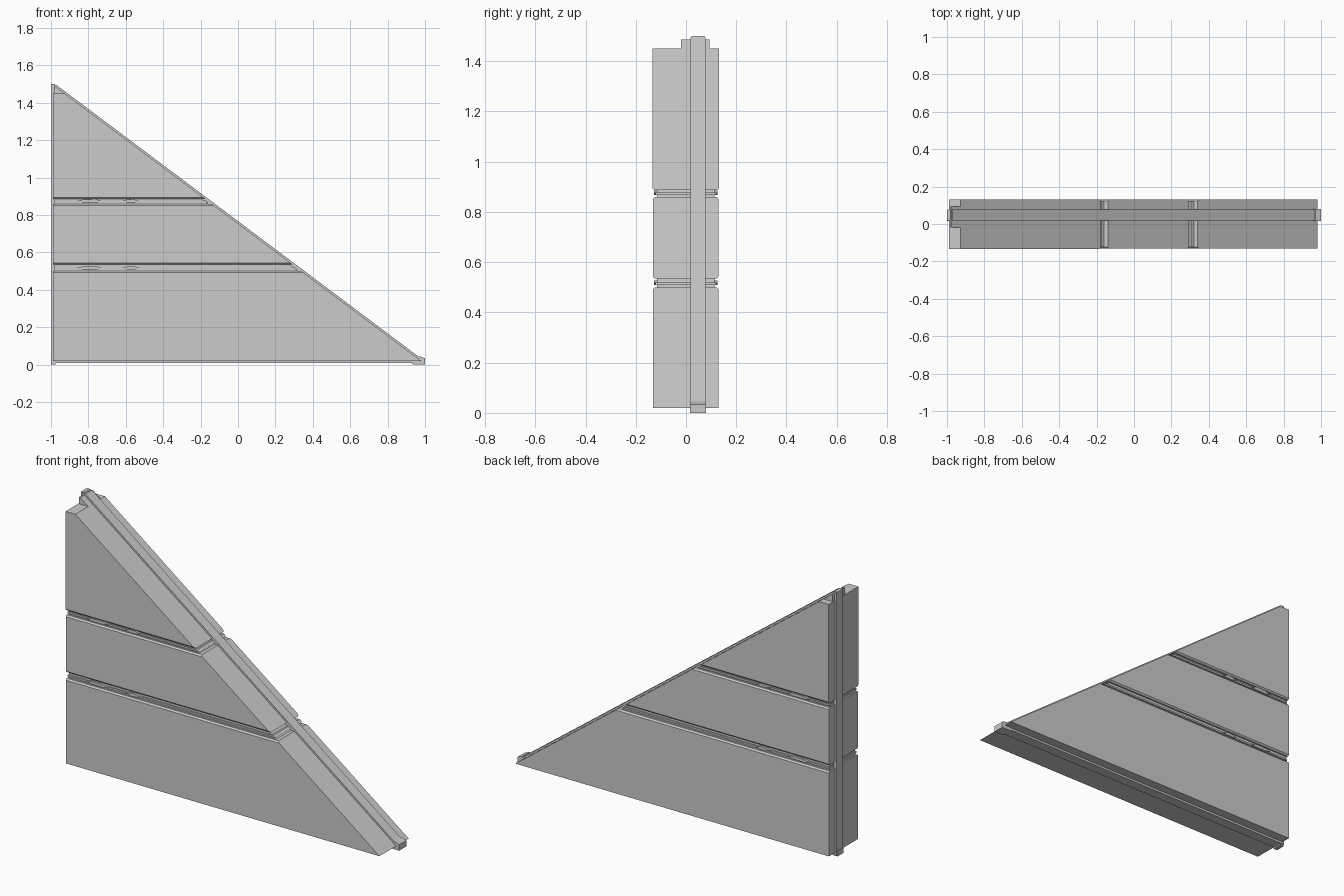
import bpy, bmesh

if "Cube" in bpy.data.objects:
    bpy.data.objects.remove(bpy.data.objects["Cube"])


def slope_x(z, d=0.0):
    """x of the sloping edge at height z, pushed outward by d."""
    return 0.98 - 4 / 3 * (z - 0.02) + d * 5 / 3


def prism(name, profile, y0, y1, chamfer_z=(), size=0.008):
    """Extrude an x-z profile from y0 to y1; chamfer the face edges at given heights."""
    bm = bmesh.new()
    face = bm.faces.new([bm.verts.new((x, y0, z)) for x, z in profile])
    ext = bmesh.ops.extrude_face_region(bm, geom=[face])
    moved = [v for v in ext["geom"] if isinstance(v, bmesh.types.BMVert)]
    bmesh.ops.translate(bm, verts=moved, vec=(0, y1 - y0, 0))
    bmesh.ops.recalc_face_normals(bm, faces=bm.faces[:])
    edges = [e for e in bm.edges for zc in chamfer_z
             if all(abs(v.co.z - zc) < 1e-5 for v in e.verts)
             and abs(e.verts[0].co.y - e.verts[1].co.y) < 1e-5]
    if edges:
        bmesh.ops.bevel(bm, geom=edges, offset=size, segments=1, affect='EDGES')
    me = bpy.data.meshes.new(name)
    bm.to_mesh(me)
    bm.free()
    ob = bpy.data.objects.new(name, me)
    bpy.context.collection.objects.link(ob)
    return ob


def wedge(x0, z0, z1, d=0.0):
    return [(x0, z0), (slope_x(z0, d), z0), (slope_x(z1, d), z1), (x0, z1)]


def box(name, x0, x1, y0, y1, z0, z1):
    return prism(name, [(x0, z0), (x1, z0), (x1, z1), (x0, z1)], y0, y1)


# Three stacked wall panels, chamfered where they meet a groove
prism("lower_panel", wedge(-0.988, 0.02, 0.5), -0.132, 0.13, (0.5,))
prism("middle_panel", wedge(-0.988, 0.535, 0.86), -0.132, 0.13, (0.535, 0.86))
prism("upper_panel", wedge(-0.988, 0.887, 1.45), -0.134, 0.132, (0.887,))

# Recessed core seen in the grooves, with a low bead along each one
for i, (z0, z1, zb) in enumerate([(0.49, 0.545, 0.513), (0.85, 0.897, 0.871)], 1):
    prism(f"groove_core_{i}", wedge(-0.98, z0, z1, -0.012), -0.116, 0.114)
    prism(f"groove_bead_{i}", wedge(-0.984, zb - 0.004, zb + 0.006, -0.006), -0.122, 0.12)
    # Chipped pieces left in the groove
    for j, (x0, x1) in enumerate([(-0.86, -0.73), (-0.62, -0.53)], 1):
        for side, (ya, yb) in {"front": (-0.128, -0.11), "back": (0.11, 0.126)}.items():
            prism(f"groove_chip_{i}_{j}_{side}",
                  [(x0, zb + 0.004), (x0 + 0.03, zb - 0.004), (x1 - 0.02, zb - 0.004),
                   (x1, zb + 0.004), (x1 - 0.03, zb + 0.014), (x0 + 0.03, zb + 0.012)], ya, yb)

# Tongue running round the whole outline
prism("tongue", [(-0.998, 0.008), (0.985, 0.008), (0.998, 0.02),
                 (slope_x(0.035, 0.01), 0.035), (slope_x(1.495, 0.01), 1.495),
                 (-0.998, 1.495)], 0.018, 0.077)

# Tip blocks: stepped cap at the peak, lugs at the two lower corners
prism("peak_cap", [(-0.985, 1.44), (slope_x(1.44), 1.44), (slope_x(1.487), 1.487),
                   (-0.985, 1.487)], -0.02, 0.093)
prism("peak_lug", [(-1.0, 1.47), (-0.955, 1.47), (-0.98, 1.5), (-1.0, 1.5)], 0.022, 0.074)
box("left_foot_lug", -1.0, -0.975, 0.015, 0.07, 0.0, 0.03)
prism("right_foot_lug", [(0.93, 0.004), (0.94, 0.0), (1.0, 0.0), (1.0, 0.034),
                         (0.97, 0.045)], 0.016, 0.08)
